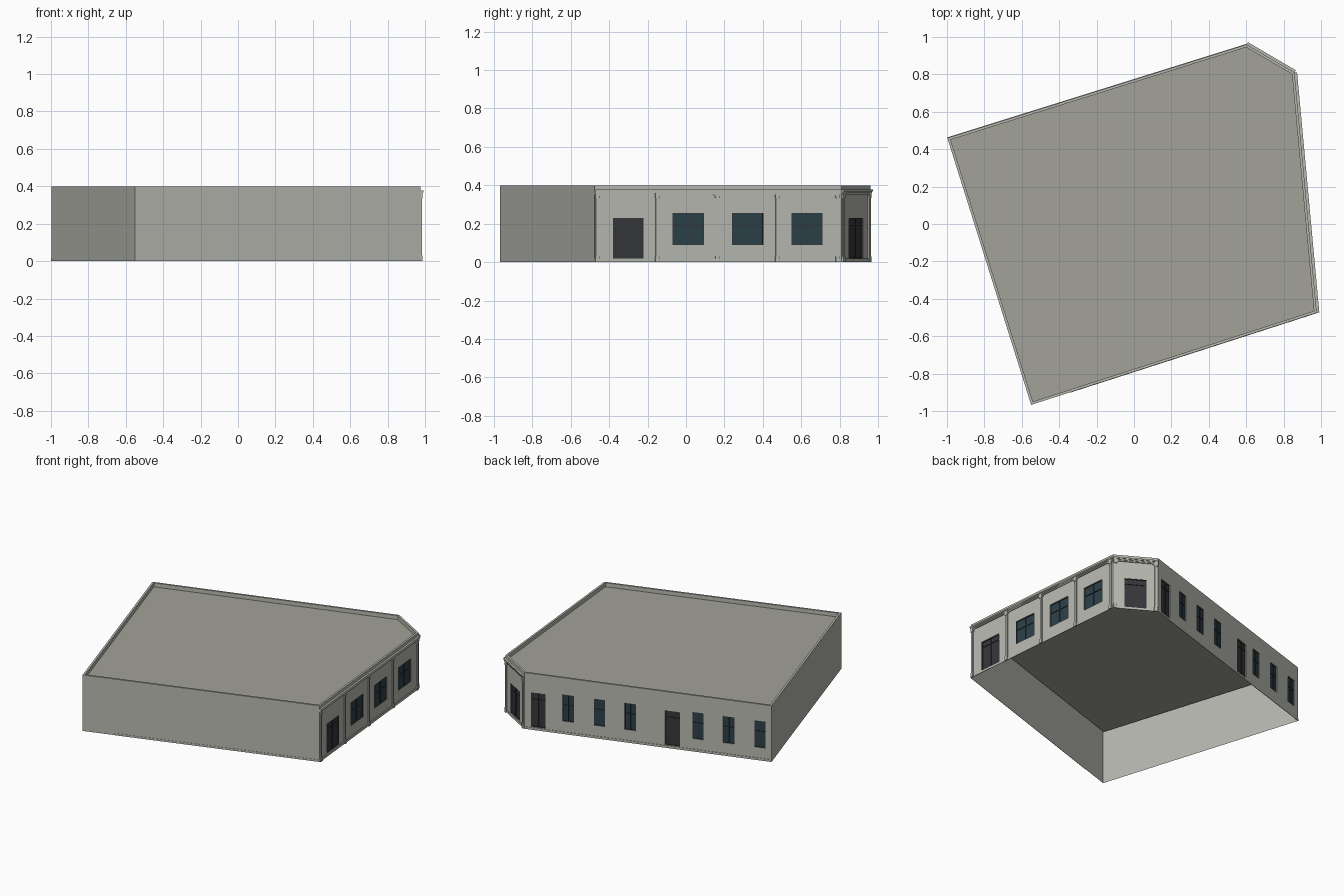
import bpy, bmesh, math
from mathutils import Vector

if "Cube" in bpy.data.objects:
    bpy.data.objects.remove(bpy.data.objects["Cube"])


def material(name, rgb):
    m = bpy.data.materials.new(name)
    m.diffuse_color = (*rgb, 1)
    m.use_nodes = True
    m.node_tree.nodes["Principled BSDF"].inputs["Base Color"].default_value = m.diffuse_color
    return m


STONE = material("stone", (0.47, 0.48, 0.43))
ROOF = material("roofing", (0.36, 0.36, 0.32))
GLASS = material("glass", (0.025, 0.05, 0.065))
DARK = material("dark_paint", (0.035, 0.037, 0.042))

H, ROOF_Z, RECESS = 0.40, 0.372, 0.008
A, B, C, D, E = [Vector(p) for p in ((-0.998, 0.46), (-0.55, -0.967), (0.977, -0.475),
                                     (0.858, 0.81), (0.602, 0.96))]
CORNERS = [A, B, C, D, E]


class Wall:
    """Local frame of a wall: u along, d outwards, z up."""
    def __init__(self, p, q):
        self.p, self.length = p, (q - p).length
        self.t = (q - p).normalized()
        self.n = Vector((self.t.y, -self.t.x))

    def at(self, u, d, z):
        v = self.p + self.t * u + self.n * d
        return Vector((v.x, v.y, z))


def finish(name, bm, mat, recalc=True):
    if recalc:
        bmesh.ops.recalc_face_normals(bm, faces=bm.faces)
    me = bpy.data.meshes.new(name)
    bm.to_mesh(me)
    bm.free()
    me.materials.append(mat)
    ob = bpy.data.objects.new(name, me)
    bpy.context.collection.objects.link(ob)
    return ob


def add_prism(bm, wall, pts, d0, d1):
    back = [bm.verts.new(wall.at(u, d0, z)) for u, z in pts]
    front = [bm.verts.new(wall.at(u, d1, z)) for u, z in pts]
    bm.faces.new(back[::-1])
    bm.faces.new(front)
    for i in range(len(pts)):
        j = (i + 1) % len(pts)
        bm.faces.new((back[i], back[j], front[j], front[i]))


def add_box(bm, wall, u0, u1, z0, z1, d0, d1):
    add_prism(bm, wall, [(u0, z0), (u1, z0), (u1, z1), (u0, z1)], d0, d1)


def wall_sheet(name, wall, holes):
    """Wall face with rectangular openings and their reveals."""
    bm = bmesh.new()
    us = sorted({0, wall.length, *[h[0] for h in holes], *[h[1] for h in holes]})
    zs = sorted({0, H, *[h[2] for h in holes], *[h[3] for h in holes]})
    quad = lambda *c: bm.faces.new([bm.verts.new(wall.at(*k)) for k in c])
    for a, b in zip(us, us[1:]):
        for c, d in zip(zs, zs[1:]):
            mu, mz = (a + b) / 2, (c + d) / 2
            if not any(h[0] < mu < h[1] and h[2] < mz < h[3] for h in holes):
                quad((a, 0, c), (b, 0, c), (b, 0, d), (a, 0, d))
    for a, b, c, d in holes:
        ring = [(a, c), (a, d), (b, d), (b, c)]
        for (u, z), (u2, z2) in zip(ring, ring[1:] + ring[:1]):
            quad((u, 0, z), (u2, 0, z2), (u2, -RECESS, z2), (u, -RECESS, z))
    bmesh.ops.remove_doubles(bm, verts=bm.verts, dist=1e-5)
    finish(name, bm, STONE, recalc=False)


def fill_opening(name, wall, hole, door):
    """Pane or door leaf at the back of an opening, with thin bars."""
    a, b, c, d = hole
    m, w = (a + b) / 2, 0.003
    bm = bmesh.new()
    bm.faces.new([bm.verts.new(wall.at(u, -RECESS, z)) for u, z in ((a, c), (b, c), (b, d), (a, d))])
    finish(name + ("_leaf" if door else "_glass"), bm, DARK if door else GLASS, recalc=False)
    bm = bmesh.new()
    f = (-RECESS, -0.003)
    for u0, u1 in ((a, a + w), (b - w, b), (m - w / 2, m + w / 2)):
        add_box(bm, wall, u0, u1, c, d, *f)
    h = c + (d - c) * (0.8 if door else 0.6)
    for z0, z1 in ((d - w, d), (c, c + w), (h, h + w)):
        add_box(bm, wall, a, b, z0, z1, *f)
    finish(name + "_frame", bm, DARK)


# Walls and openings
side, rear, shop, corner, back = [Wall(p, q) for p, q in zip(CORNERS, CORNERS[1:] + CORNERS[:1])]
su = lambda y: (y + 0.475) / (D.y - C.y) * shop.length
shop_open = [(su(-0.38), su(-0.22), 0.02, 0.23)] + [(su(y), su(y + 0.163), 0.09, 0.255) for y in (-0.07, 0.24, 0.548)]
cm = corner.length / 2
corner_open = [(cm - 0.072, cm + 0.072, 0.02, 0.23)]
L = back.length
back_open = [(L * f, L * (f + 0.06), 0.02, 0.265) for f in (0.025, 0.569)]
back_open += [(L * f, L * (f + 0.046), 0.09, 0.28) for f in (0.154, 0.28, 0.405, 0.679, 0.804, 0.93)]
for name, wall, holes in (("side_wall", side, []), ("rear_wall", rear, []), ("shop_wall", shop, shop_open),
                          ("corner_wall", corner, corner_open), ("back_wall", back, back_open)):
    wall_sheet(name, wall, holes)
    for i, hole in enumerate(holes):
        door = hole[2] < 0.05
        fill_opening(f"{name}_{'door' if door else 'window'}_{i}", wall, hole, door)

# Roof deck and parapet rim
inner = []
for i, p in enumerate(CORNERS):
    t0 = (p - CORNERS[i - 1]).normalized()
    t1 = (CORNERS[(i + 1) % 5] - p).normalized()
    n0, n1 = Vector((-t0.y, t0.x)), Vector((-t1.y, t1.x))
    inner.append(p + (n0 + n1) * 0.014 / (1 + n0.dot(n1)))
bm = bmesh.new()
bm.faces.new([bm.verts.new((p.x, p.y, ROOF_Z)) for p in inner])
finish("roof_deck", bm, ROOF, recalc=False)
bm = bmesh.new()
loops = [[bm.verts.new((p.x, p.y, z)) for p in ring] for ring, z in ((CORNERS, H), (inner, H), (inner, ROOF_Z))]
for la, lb in zip(loops, loops[1:]):
    for i in range(5):
        j = (i + 1) % 5
        bm.faces.new((la[i], la[j], lb[j], lb[i]))
finish("parapet_rim", bm, STONE, recalc=False)


def pilasters(name, wall, spots):
    """Pilasters with bases, capitals and rounded brackets into each panel."""
    bm = bmesh.new()
    for u in spots:
        for hw, z0, z1, d in ((0.008, 0, 0.36, 0.007), (0.011, 0, 0.03, 0.010), (0.011, 0.335, 0.36, 0.010)):
            add_box(bm, wall, u - hw, u + hw, z0, z1, 0, d)
    r = 0.02
    for a, b in zip(spots, spots[1:]):
        for u, s in ((a + 0.008, 1), (b - 0.008, -1)):
            arc = [(u + s * r * (1 - math.sin(t)), 0.352 - r * (1 - math.cos(t)))
                   for t in (k * math.pi / 8 for k in range(5))]
            add_prism(bm, wall, [(u, 0.352)] + arc, 0, 0.005)
    finish(name, bm, STONE)


def trim(name, wall, bands, u0=0.0, gaps=()):
    bm = bmesh.new()
    edges = [u0] + [v for g in sorted(gaps) for v in g] + [wall.length]
    for z0, z1, d in bands:
        for a, b in zip(edges[::2], edges[1::2]):
            add_box(bm, wall, a, b, z0, z1, 0, d)
    finish(name, bm, STONE)


# Decorated street fronts
pilasters("shop_pilasters", shop, [su(y) for y in (-0.462, -0.15, 0.163, 0.475, 0.79)])
pilasters("corner_pilasters", corner, [0.015, corner.length - 0.015])
CORNICE = [(0.352, 0.360, 0.006), (0.360, 0.368, 0.010), (0.368, 0.378, 0.014)]
for n, w in (("shop", shop), ("corner", corner)):
    trim(n + "_cornice", w, CORNICE)
    trim(n + "_plinth", w, [(0, 0.018, 0.004)])

# Low plinths on the plain sides
trim("back_plinth", back, [(0, 0.016, 0.003)])
trim("rear_plinth", rear, [(0, 0.014, 0.002)], u0=0.22)
